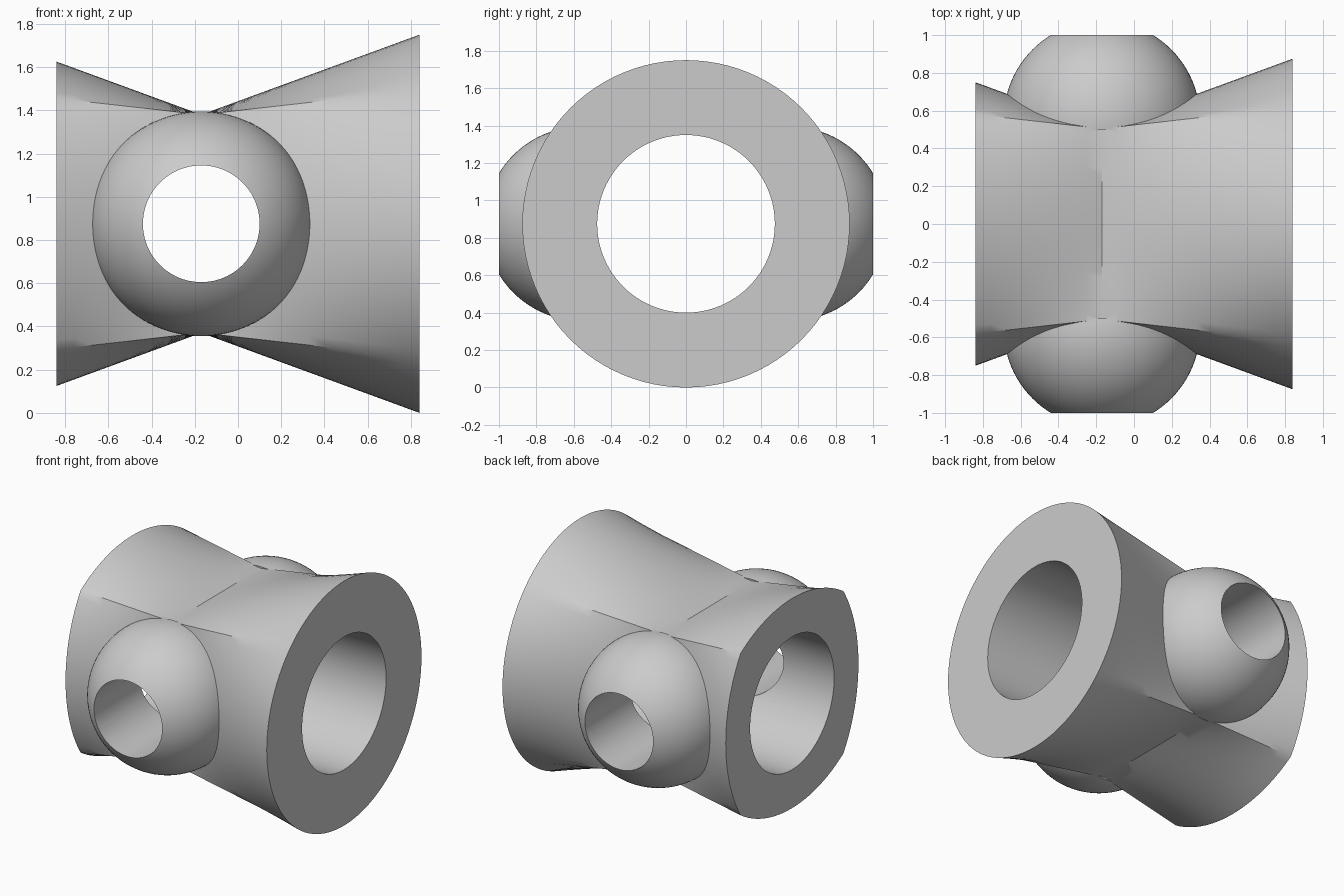
import bpy, bmesh
from math import sin, cos, pi
from mathutils import Matrix, Vector

CENTRE = Vector((-0.17, 0, 0.875))   # crossing point of the two bores
WAIST = 0.505                        # half side of the square waist
RIM = 0.875                          # radius of the round end
REACH = 1.01                         # waist to round end
SIDE = 24                            # segments per side of the square

cube = bpy.data.objects.get("Cube")
if cube:
    bpy.data.objects.remove(cube, do_unlink=True)

grey = bpy.data.materials.new("plain grey")
grey.use_nodes = True
colour = (0.6, 0.6, 0.6, 1)
grey.diffuse_color = colour
grey.node_tree.nodes["Principled BSDF"].inputs["Base Color"].default_value = colour


def finish(bm, name):
    bmesh.ops.recalc_face_normals(bm, faces=bm.faces)
    mesh = bpy.data.meshes.new(name)
    bm.to_mesh(mesh)
    bm.free()
    mesh.materials.append(grey)
    obj = bpy.data.objects.new(name, mesh)
    bpy.context.collection.objects.link(obj)
    return obj


def section(bm, x):
    """Cross-section blending from the square waist to the round rim."""
    f = abs(x) / REACH
    ring = []
    for quarter in range(4):
        turn = Matrix.Rotation(quarter * pi / 2, 3, 'X')
        for i in range(SIDE):
            t = 2 * i / SIDE - 1
            square = Vector((0, WAIST, WAIST * t))
            circle = Vector((0, RIM * cos(t * pi / 4), RIM * sin(t * pi / 4)))
            p = turn @ square.lerp(circle, f)
            ring.append(bm.verts.new(CENTRE + p + Vector((x, 0, 0))))
    return ring


def make_body():
    bm = bmesh.new()
    stations = [-0.67 + 0.67 * i / 8 for i in range(8)]
    stations += [REACH * i / 12 for i in range(13)]
    rings = [section(bm, x) for x in stations]
    n = 4 * SIDE
    for a, b in zip(rings, rings[1:]):
        for i in range(n):
            j = (i + 1) % n
            bm.faces.new((a[i], a[j], b[j], b[i]))
    bm.faces.new(rings[0])
    bm.faces.new(rings[-1])
    return finish(bm, "flared_body")


def make_boss(side, name):
    """Ball seated on the waist, trimmed flat on its hidden side."""
    bm = bmesh.new()
    place = Matrix.Translation(CENTRE + Vector((0, side * 0.556, 0)))
    bmesh.ops.create_uvsphere(bm, u_segments=96, v_segments=48, radius=0.52,
                              matrix=place @ Matrix.Rotation(pi / 2, 4, 'X'))
    bmesh.ops.bisect_plane(bm, geom=bm.verts[:] + bm.edges[:] + bm.faces[:],
                           plane_co=(0, side * 0.5, 0), plane_no=(0, -side, 0),
                           clear_outer=True)
    bmesh.ops.holes_fill(bm, edges=[e for e in bm.edges if e.is_boundary])
    return finish(bm, name)


def make_bore(radius, axis, name):
    bm = bmesh.new()
    bmesh.ops.create_cone(bm, cap_ends=True, segments=96, radius1=radius,
                          radius2=radius, depth=3,
                          matrix=Matrix.Translation(CENTRE) @ Matrix.Rotation(pi / 2, 4, axis))
    obj = finish(bm, name)
    obj.hide_render = True
    return obj


# Join the balls to the body, then drill both bores
body = make_body()
steps = [(make_boss(-1, "front_ball"), 'UNION'),
         (make_boss(1, "back_ball"), 'UNION'),
         (make_bore(0.475, 'Y', "long_bore"), 'DIFFERENCE'),
         (make_bore(0.27, 'X', "cross_bore"), 'DIFFERENCE')]
bpy.ops.object.select_all(action='DESELECT')
bpy.context.view_layer.objects.active = body
body.select_set(True)
for tool, operation in steps:
    mod = body.modifiers.new(tool.name, 'BOOLEAN')
    mod.object = tool
    mod.operation = operation
    mod.solver = 'EXACT'
    bpy.ops.object.modifier_apply(modifier=mod.name)
    bpy.data.objects.remove(tool, do_unlink=True)

bpy.ops.object.shade_smooth_by_angle(angle=pi / 6)
